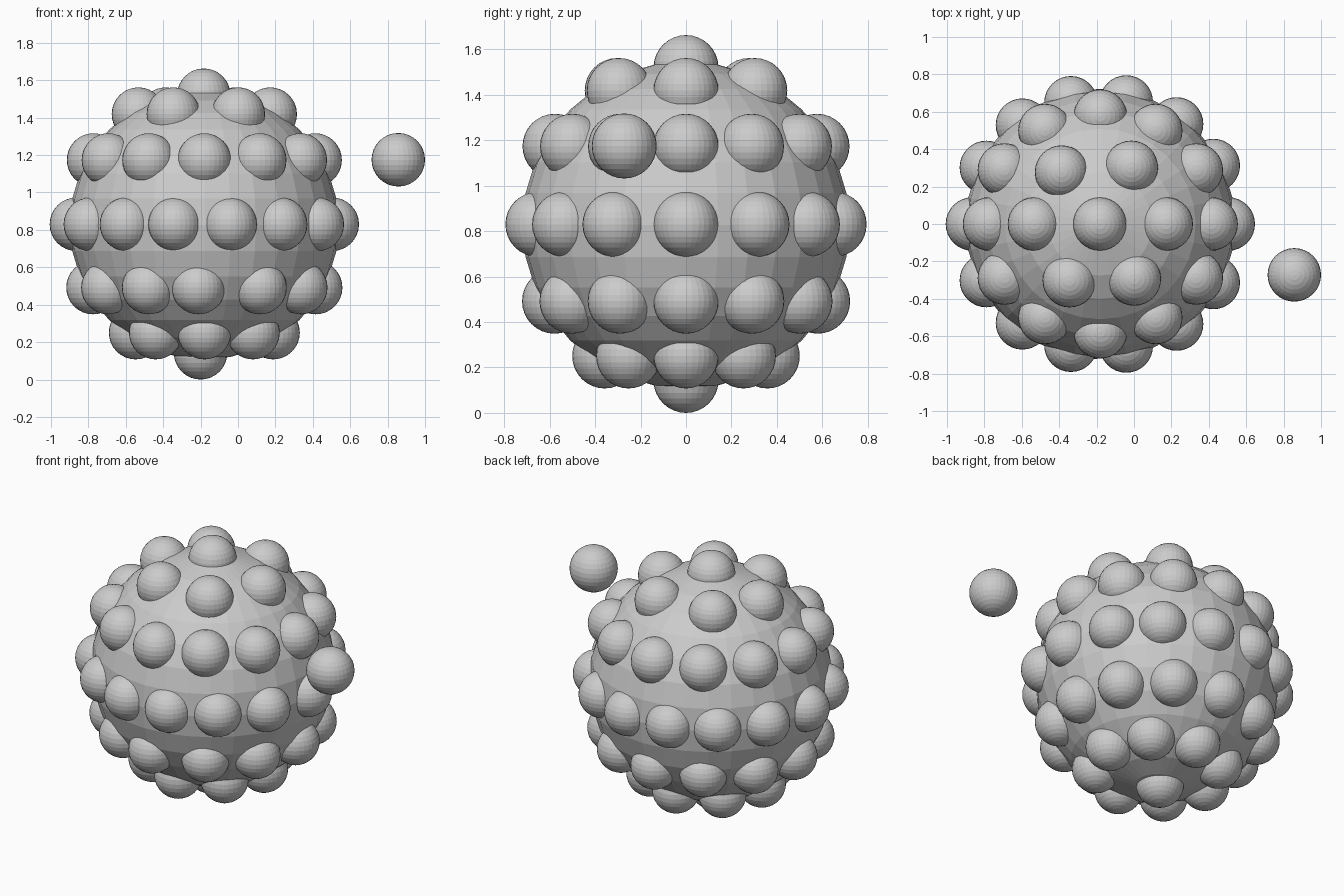
import bpy
from math import radians, sin, cos
from mathutils import Vector

if "Cube" in bpy.data.objects:
    bpy.data.objects.remove(bpy.data.objects["Cube"])

CENTRE = Vector((-0.18, 0, 0.83))
REACH = Vector((0.684, 0.666, 0.687))   # how far the knob centres sit from the core centre
KNOB = 0.143


def ball(name, location, radius):
    bpy.ops.mesh.primitive_uv_sphere_add(segments=32, ring_count=16,
                                         radius=radius, location=location)
    obj = bpy.context.object
    obj.name = name
    return obj


def knob(name, lat, lon):
    lat, lon = radians(lat), radians(lon)
    d = Vector((cos(lat) * cos(lon), cos(lat) * sin(lon), sin(lat)))
    ball(name, CENTRE + d * REACH, KNOB)


# Large core
ball("core", (-0.18, 0, 0.827), 0.72)

# Knobs at the top and bottom
ball("top_knob", (-0.183, 0, 1.52), KNOB)
ball("bottom_knob", (-0.2, 0, 0.143), KNOB)

# Rings of knobs: latitude and angles around the core
half = [28, 53.4, 78.3, 103.3, 127.5, 153]
lower = [30 * i for i in range(12)]
lower[9] = 267
rings = {
    "top_ring": (59, [0, 62, 126, 180, 242, 301]),
    "upper_ring": (30, [30 * i for i in range(12)]),
    "middle_ring": (0, [0, 180] + half + [-a for a in half]),
    "lower_ring": (-29.5, lower),
    "base_ring": (-57.5, [45 * i for i in range(8)]),
}
for name, (lat, angles) in rings.items():
    for lon in angles:
        knob(name + "_knob", lat, lon)

# Loose ball beside the core
ball("loose_ball", (0.857, -0.272, 1.175), KNOB)
